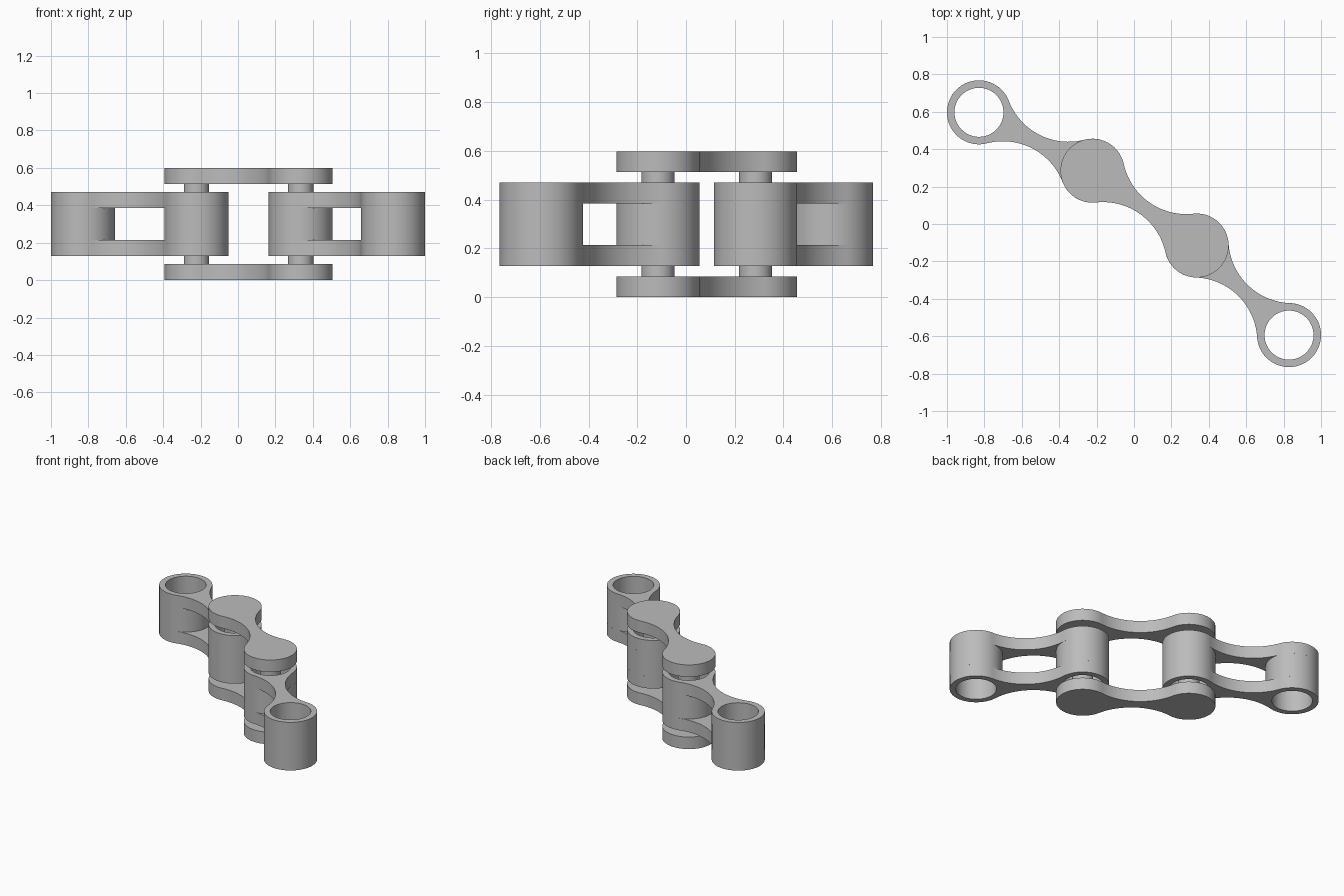
import bpy
import math
from mathutils import Vector

cube = bpy.data.objects.get("Cube")
if cube:
    bpy.data.objects.remove(cube, do_unlink=True)

R = 0.171            # lobe radius; all other sizes follow from it
BORE = 0.131
PIN = 0.068
PLATE = R / 2
GAP = R / 4
ROLLER = 2 * R

grey = bpy.data.materials.new("plain grey")
grey.use_nodes = True
COLOUR = (0.5, 0.5, 0.5, 1)
grey.diffuse_color = COLOUR
grey.node_tree.nodes["Principled BSDF"].inputs["Base Color"].default_value = COLOUR


def arc(cx, cy, radius, start, end, steps):
    """Points on an arc, without its last point."""
    angles = [start + (end - start) * i / steps for i in range(steps)]
    return [(cx + radius * math.cos(a), cy + radius * math.sin(a)) for a in angles]


def circle(cx, radius):
    return arc(cx, 0, radius, 0, math.tau, 64)


def dumbbell(half):
    """Two lobes joined by concave arcs tangent to both."""
    waist = 2 * R
    t = math.acos(half / (R + waist))
    h = (R + waist) * math.sin(t)
    return (arc(half, 0, R, t - math.pi, math.pi - t, 48)
            + arc(0, h, waist, -t, t - math.pi, 32)
            + arc(-half, 0, R, t, math.tau - t, 48)
            + arc(0, -h, waist, math.pi - t, t, 32))


def slab(outlines, z0, z1):
    """Extrude closed outlines from z0 to z1; inner outlines become holes."""
    curve = bpy.data.curves.new("outline", "CURVE")
    curve.dimensions = "2D"
    curve.fill_mode = "BOTH"
    curve.extrude = (z1 - z0) / 2
    for pts in outlines:
        spline = curve.splines.new("POLY")
        spline.points.add(len(pts) - 1)
        for p, (x, y) in zip(spline.points, pts):
            p.co = (x, y, 0, 1)
        spline.use_cyclic_u = True
    obj = bpy.data.objects.new("slab", curve)
    bpy.context.collection.objects.link(obj)
    obj.location.z = (z0 + z1) / 2
    return obj


def finish(name, parts, start, end):
    """Turn slabs into one mesh lying between two joint centres."""
    bpy.ops.object.select_all(action="DESELECT")
    for p in parts:
        p.select_set(True)
    bpy.context.view_layer.objects.active = parts[0]
    bpy.ops.object.convert(target="MESH")
    bpy.ops.object.join()
    obj = bpy.context.view_layer.objects.active
    bpy.ops.object.transform_apply(location=True, rotation=True, scale=True)
    obj.name = name
    obj.data.materials.clear()
    obj.data.materials.append(grey)
    bpy.ops.object.shade_smooth_by_angle(angle=math.radians(35))
    mid = (start + end) / 2
    d = end - start
    obj.location = (mid.x, mid.y, 0)
    obj.rotation_euler.z = math.atan2(d.y, d.x)


def inner_link(name, start, end):
    half = (end - start).length / 2
    low = PLATE + GAP
    high = low + ROLLER
    bores = [circle(s * half, BORE) for s in (-1, 1)]
    parts = [slab([dumbbell(half)] + bores, z, z + PLATE) for z in (low, high - PLATE)]
    parts += [slab([circle(s * half, R), circle(s * half, BORE)], low + PLATE, high - PLATE)
              for s in (-1, 1)]
    finish(name, parts, start, end)


def outer_link(name, start, end):
    half = (end - start).length / 2
    top = 2 * PLATE + 2 * GAP + ROLLER
    parts = [slab([dumbbell(half)], z, z + PLATE) for z in (0, top - PLATE)]
    parts += [slab([circle(s * half, PIN)], PLATE, top - PLATE) for s in (-1, 1)]
    finish(name, parts, start, end)


# Joint centres along the bent chain
joints = [Vector(p) for p in ((-0.829, 0.597), (-0.222, 0.285), (0.335, -0.115), (0.829, -0.594))]
inner_link("right_inner_link", joints[0], joints[1])
outer_link("middle_outer_link", joints[1], joints[2])
inner_link("left_inner_link", joints[2], joints[3])
